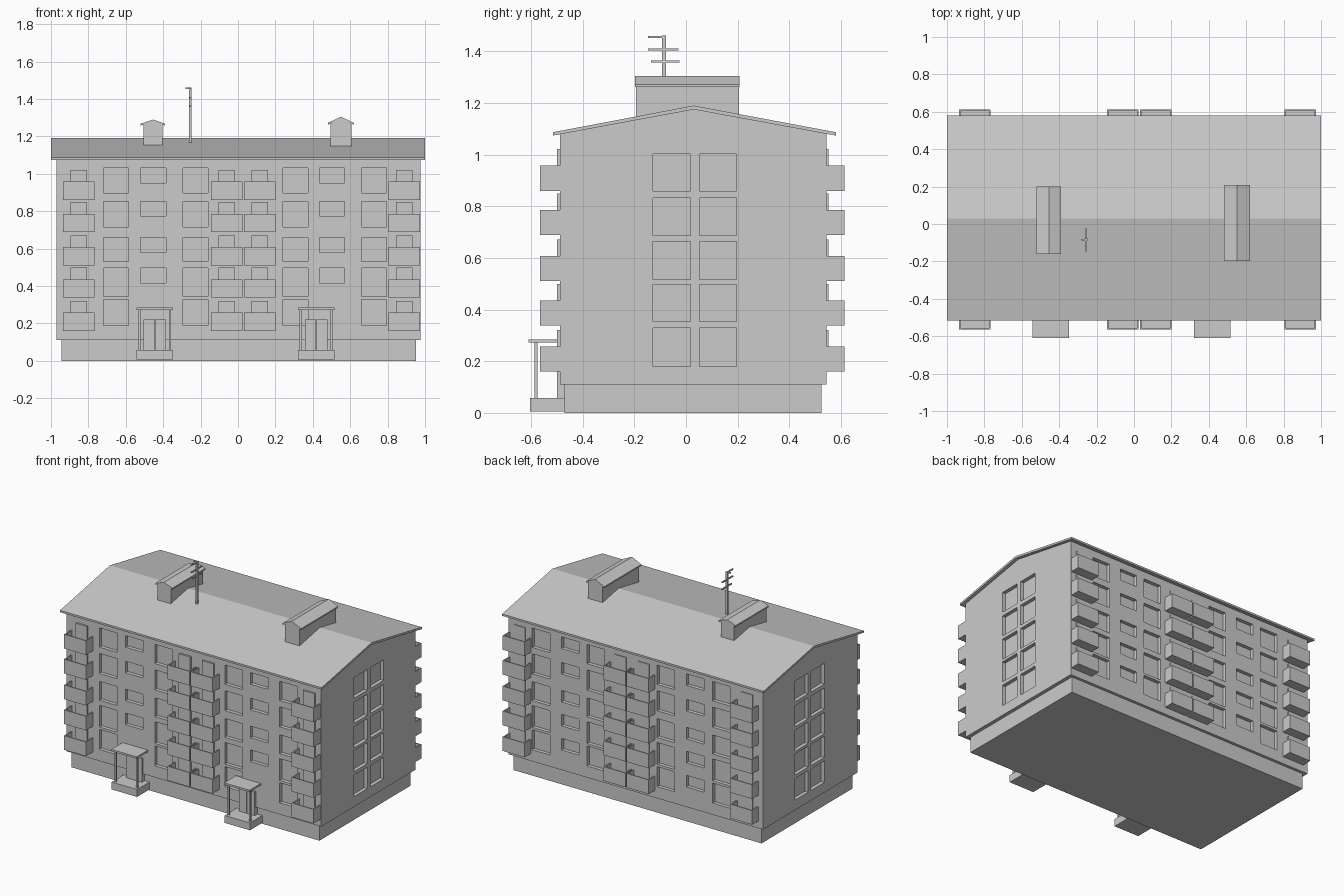
import bpy, bmesh
from mathutils import Vector

if "Cube" in bpy.data.objects:
    bpy.data.objects.remove(bpy.data.objects["Cube"])

YC = 0.03                      # ridge line of the building
FRONT, BACK = -0.487, 0.545    # long wall planes
LEFT, RIGHT = -0.97, 0.977     # end wall planes


def make(name, bm):
    bmesh.ops.recalc_face_normals(bm, faces=bm.faces[:])
    me = bpy.data.meshes.new(name)
    bm.to_mesh(me)
    bm.free()
    ob = bpy.data.objects.new(name, me)
    bpy.context.collection.objects.link(ob)
    return ob


def add_box(bm, x0, x1, y0, y1, z0, z1):
    vs = bmesh.ops.create_cube(bm, size=1)["verts"]
    for v in vs:
        v.co = Vector((x0 if v.co.x < 0 else x1,
                       y0 if v.co.y < 0 else y1,
                       z0 if v.co.z < 0 else z1))


def boxes(name, items):
    bm = bmesh.new()
    for b in items:
        add_box(bm, *b)
    return make(name, bm)


def prism(name, pts, axis, a, b):
    """Extrude a 2D profile along x (profile is y,z) or y (profile is x,z)."""
    bm = bmesh.new()
    put = (lambda p, t: (t, p[0], p[1])) if axis == "x" else (lambda p, t: (p[0], t, p[1]))
    f = bm.faces.new([bm.verts.new(put(p, a)) for p in pts])
    ext = bmesh.ops.extrude_face_region(bm, geom=[f])["geom"]
    d = Vector((b - a, 0, 0)) if axis == "x" else Vector((0, b - a, 0))
    bmesh.ops.translate(bm, vec=d, verts=[g for g in ext if isinstance(g, bmesh.types.BMVert)])
    return make(name, bm)


# Main walls with gable ends, and plinth
walls = prism("walls", [(FRONT, 0.11), (BACK, 0.11), (BACK, 1.083),
                        (YC, 1.178), (FRONT, 1.083)], "x", LEFT, RIGHT)
boxes("plinth", [(-0.945, 0.952, -0.47, 0.525, 0, 0.115)])

# Window recesses
tops = [0.328, 0.495, 0.66, 0.853, 1.03]
bottoms = [0.19, 0.345, 0.53, 0.715, 0.897]
big = [(-0.72, -0.585), (-0.295, -0.16), (0.24, 0.375), (0.66, 0.795)]
small = [(-0.52, -0.385), (0.435, 0.57)]
D = 0.025
cuts = []
for i in range(5):
    for x0, x1 in big:
        cuts.append((x0, x1, FRONT - 0.1, FRONT + D, bottoms[i], tops[i]))
        cuts.append((x0, x1, BACK - D, BACK + 0.1, bottoms[i], tops[i]))
    for x0, x1 in small:
        if i > 0:
            cuts.append((x0, x1, FRONT - 0.1, FRONT + D, tops[i] - 0.08, tops[i]))
        cuts.append((x0, x1, BACK - D, BACK + 0.1, tops[i] - 0.08, tops[i]))
for z0, z1 in [(0.18, 0.328), (0.353, 0.498), (0.517, 0.663), (0.687, 0.832), (0.86, 1.003)]:
    for y0, y1 in [(-0.127, 0.018), (0.052, 0.196)]:
        cuts.append((RIGHT - D, RIGHT + 0.1, y0, y1, z0, z1))
        cuts.append((LEFT - 0.1, LEFT + D, y0, y1, z0, z1))
cutter = boxes("window_cutter", cuts)
cutter.hide_render = True
cutter.hide_set(True)
mod = walls.modifiers.new("windows", "BOOLEAN")
mod.object = cutter
mod.operation = "DIFFERENCE"
mod.solver = "EXACT"

# Balconies (open-topped trays) and their protruding doors
levels = [0.16, 0.338, 0.51, 0.688, 0.86]
bal, doors = [], []
T = 0.008
for xc in (-0.851, -0.06, 0.117, 0.889):
    x0, x1 = xc - 0.084, xc + 0.084
    for z in levels:
        for wall, out, s in ((FRONT, -0.565, -1), (BACK, 0.613, 1)):
            ya, yb = sorted((wall - s * 0.005, out))
            za, zb = z, z + 0.098
            bal.append((x0, x1, ya, yb, za, za + 0.012))
            bal.append((x0, x0 + T, ya, yb, za, zb))
            bal.append((x1 - T, x1, ya, yb, za, zb))
            yo, yi = sorted((out, out - s * T))
            bal.append((x0, x1, yo, yi, za, zb))
            da, db = sorted((wall - s * 0.005, wall + s * (0.012 if s < 0 else 0.006)))
            doors.append((xc - 0.044, xc + 0.044, da, db, z + 0.01, z + 0.161))
boxes("balconies", bal)
boxes("balcony_doors", doors)

# Gabled roof slab
prism("roof", [(-0.515, 1.074), (YC, 1.175), (0.58, 1.074),
               (0.58, 1.087), (YC, 1.19), (-0.515, 1.087)], "x", -1, 1)

# Entrance porches
for n, xc in (("left", -0.445), ("right", 0.418)):
    w = 0.097
    boxes(n + "_porch_step", [(xc - w, xc + w, -0.605, -0.46, 0.006, 0.057)])
    boxes(n + "_porch_canopy", [(xc - w, xc + w, -0.61, -0.48, 0.272, 0.285)])
    boxes(n + "_porch_posts", [(xc + s * 0.082 - 0.006, xc + s * 0.082 + 0.006,
                                -0.587, -0.575, 0.05, 0.275) for s in (-1, 1)])
    boxes(n + "_entrance_door", [(xc - 0.06, xc - 0.001, -0.5, -0.46, 0.05, 0.22),
                                 (xc + 0.001, xc + 0.06, -0.5, -0.46, 0.05, 0.22)])

# Roof ventilation houses
for n, xc, hw, y0, y1, zb, ze, zp in (
        ("left", -0.455, 0.065, -0.16, 0.20, 1.155, 1.258, 1.29),
        ("right", 0.55, 0.07, -0.197, 0.208, 1.148, 1.262, 1.305)):
    b = hw - 0.014
    prism(n + "_vent_body", [(xc - b, zb - 0.03), (xc + b, zb - 0.03), (xc + b, ze + 0.005),
                             (xc, zp - 0.005), (xc - b, ze + 0.005)], "y", y0 + 0.003, y1 - 0.003)
    prism(n + "_vent_roof", [(xc - hw, ze), (xc, zp - 0.01), (xc + hw, ze), (xc + hw, ze + 0.01),
                             (xc, zp), (xc - hw, ze + 0.01)], "y", y0, y1)

# Aerial: mast with three cross bars
ax, ay, r = -0.255, -0.085, 0.004
aerial = [(ax - 0.006, ax + 0.006, ay - 0.007, ay + 0.007, 1.15, 1.462)]
for z, y0, y1 in ((1.456, -0.147, -0.08), (1.407, -0.147, -0.03), (1.36, -0.135, -0.025)):
    aerial.append((ax - r, ax + r, y0, y1, z - r, z + r))
aerial.append((ax - 0.025, ax, ay - r, ay + r, 1.454, 1.462))
boxes("aerial", aerial)
